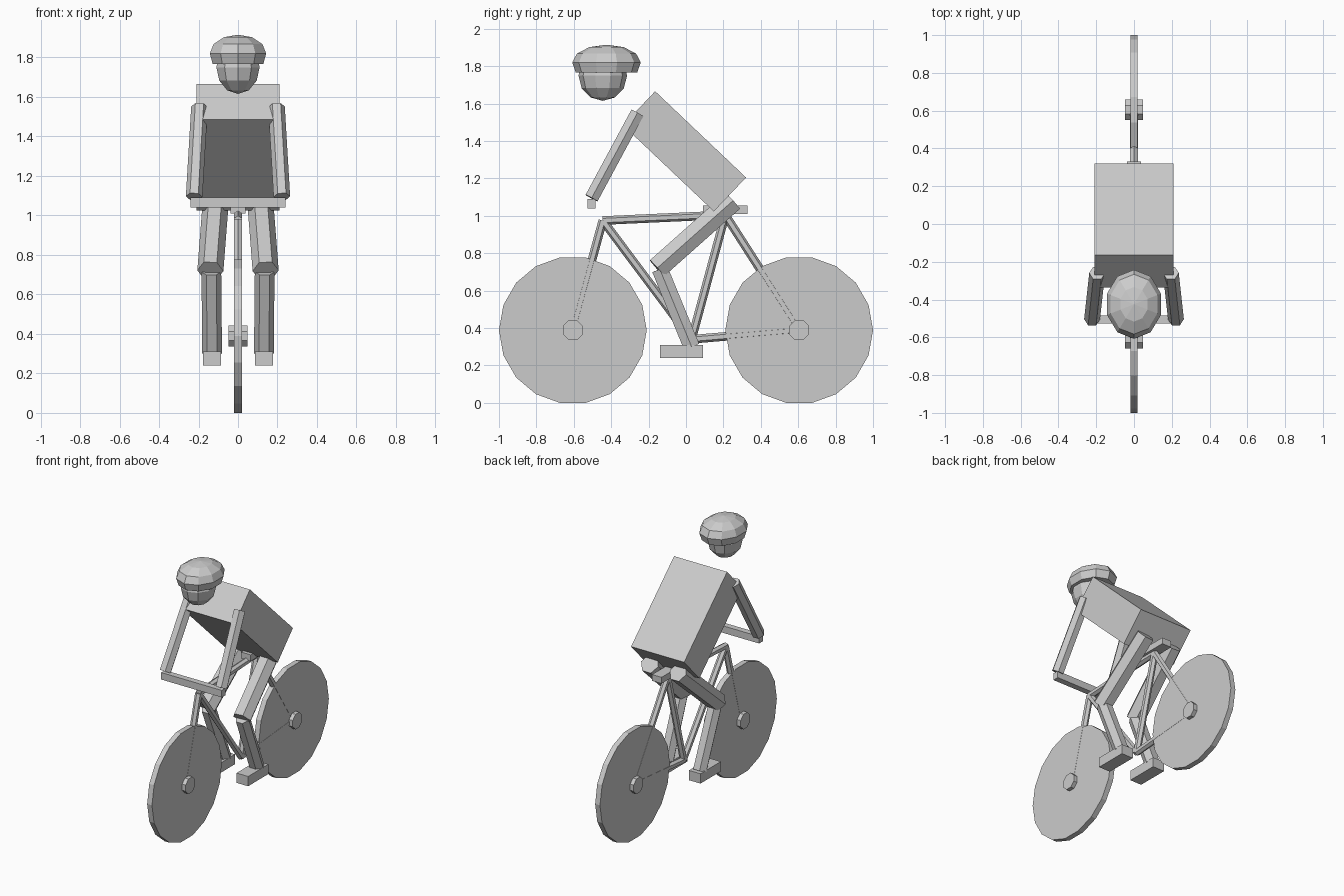
import bpy, bmesh, math
from mathutils import Vector, Matrix

old = bpy.data.objects.get("Cube")
if old:
    bpy.data.objects.remove(old, do_unlink=True)

GREY = (0.6, 0.6, 0.6, 1)
mat = bpy.data.materials.new("plain_grey")
mat.use_nodes = True
mat.diffuse_color = GREY
mat.node_tree.nodes["Principled BSDF"].inputs["Base Color"].default_value = GREY


def finish(name, bm):
    bmesh.ops.recalc_face_normals(bm, faces=bm.faces)
    mesh = bpy.data.meshes.new(name)
    bm.to_mesh(mesh)
    bm.free()
    mesh.materials.append(mat)
    ob = bpy.data.objects.new(name, mesh)
    bpy.context.collection.objects.link(ob)
    return ob


def box(name, centre, size, tilt=0):
    bm = bmesh.new()
    m = Matrix.Translation(centre) @ Matrix.Rotation(tilt, 4, 'X') @ Matrix.Diagonal((*size, 1))
    bmesh.ops.create_cube(bm, size=1, matrix=m)
    return finish(name, bm)


def tube(name, a, b, radius, sides=6, flat_side=False):
    """Prism from a to b; flat_side turns a flat instead of a ridge to the side."""
    a, b = Vector(a), Vector(b)
    axis = (b - a).normalized()
    ref = Vector((0, 0, 1)) if abs(axis.x) > 0.9 else Vector((1, 0, 0))
    u = (ref - axis * ref.dot(axis)).normalized()
    v = axis.cross(u)
    bm = bmesh.new()
    rings = []
    for p in (a, b):
        ring = []
        for i in range(sides):
            t = (i + 0.5 * flat_side) * math.tau / sides
            ring.append(bm.verts.new(p + radius * (u * math.cos(t) + v * math.sin(t))))
        rings.append(ring)
        bm.faces.new(ring)
    for i in range(sides):
        j = (i + 1) % sides
        bm.faces.new((rings[0][i], rings[0][j], rings[1][j], rings[1][i]))
    return finish(name, bm)


def lathe(name, centre, scale, profile, sides=10):
    """Turn a radius/height profile about z and stretch it into an oval."""
    bm = bmesh.new()
    verts = [bm.verts.new((0, r, z)) for r, z in profile]
    edges = [bm.edges.new(pair) for pair in zip(verts, verts[1:])]
    bmesh.ops.spin(bm, geom=verts + edges, cent=(0, 0, 0), axis=(0, 0, 1),
                   angle=math.tau, steps=sides)
    bmesh.ops.remove_doubles(bm, verts=bm.verts, dist=0.001)
    bmesh.ops.transform(bm, verts=bm.verts,
                        matrix=Matrix.Translation(centre) @ Matrix.Diagonal((*scale, 1)))
    return finish(name, bm)


# Wheels and hubs
AXLE = 0.389
for side, y in (("front", -0.605), ("rear", 0.605)):
    tube(side + "_wheel", (-0.019, y, AXLE), (0.019, y, AXLE), 0.395, 18, True)
    tube(side + "_hub", (-0.047, y, AXLE), (0.047, y, AXLE), 0.058, 8, True)

# Frame tubes between four joints
head, seat_top = (0, -0.445, 0.975), (0, 0.21, 1.005)
crank, front, rear = (0, 0.03, 0.34), (0, -0.605, AXLE), (0, 0.605, AXLE)
for name, a, b in (("fork", head, front), ("top_tube", head, seat_top),
                   ("down_tube", head, crank), ("seat_tube", crank, seat_top),
                   ("seat_stay", seat_top, rear), ("chain_stay", crank, rear)):
    tube(name, a, b, 0.023, flat_side=True)

# Saddle and handlebar
box("saddle", (0, 0.21, 1.032), (0.075, 0.24, 0.045))
box("handlebar", (0, -0.505, 1.065), (0.48, 0.043, 0.05))

# Rider body
box("torso", (0, -0.008, 1.345), (0.42, 0.67, 0.25), math.radians(-43.5))
ball = [(math.sin(i * math.pi / 6), math.cos(i * math.pi / 6)) for i in range(7)]
lathe("rider_head", (0, -0.445, 1.75), (0.115, 0.13, 0.135), ball)
lathe("helmet", (0, -0.425, 1.82), (0.15, 0.183, 0.095),
      ball[:4] + [(0.9, -0.55), (0, -0.55)])

# Rider limbs on both sides
for side, s in (("left", 1), ("right", -1)):
    tube(side + "_arm", (s * 0.195, -0.26, 1.55), (s * 0.222, -0.505, 1.095), 0.042)
    tube(side + "_thigh", (s * 0.112, 0.25, 1.08), (s * 0.14, -0.155, 0.72), 0.066)
    tube(side + "_shin", (s * 0.135, -0.14, 0.715), (s * 0.131, 0.03, 0.3), 0.05)
    box(side + "_foot", (s * 0.132, -0.025, 0.275), (0.092, 0.23, 0.07))
